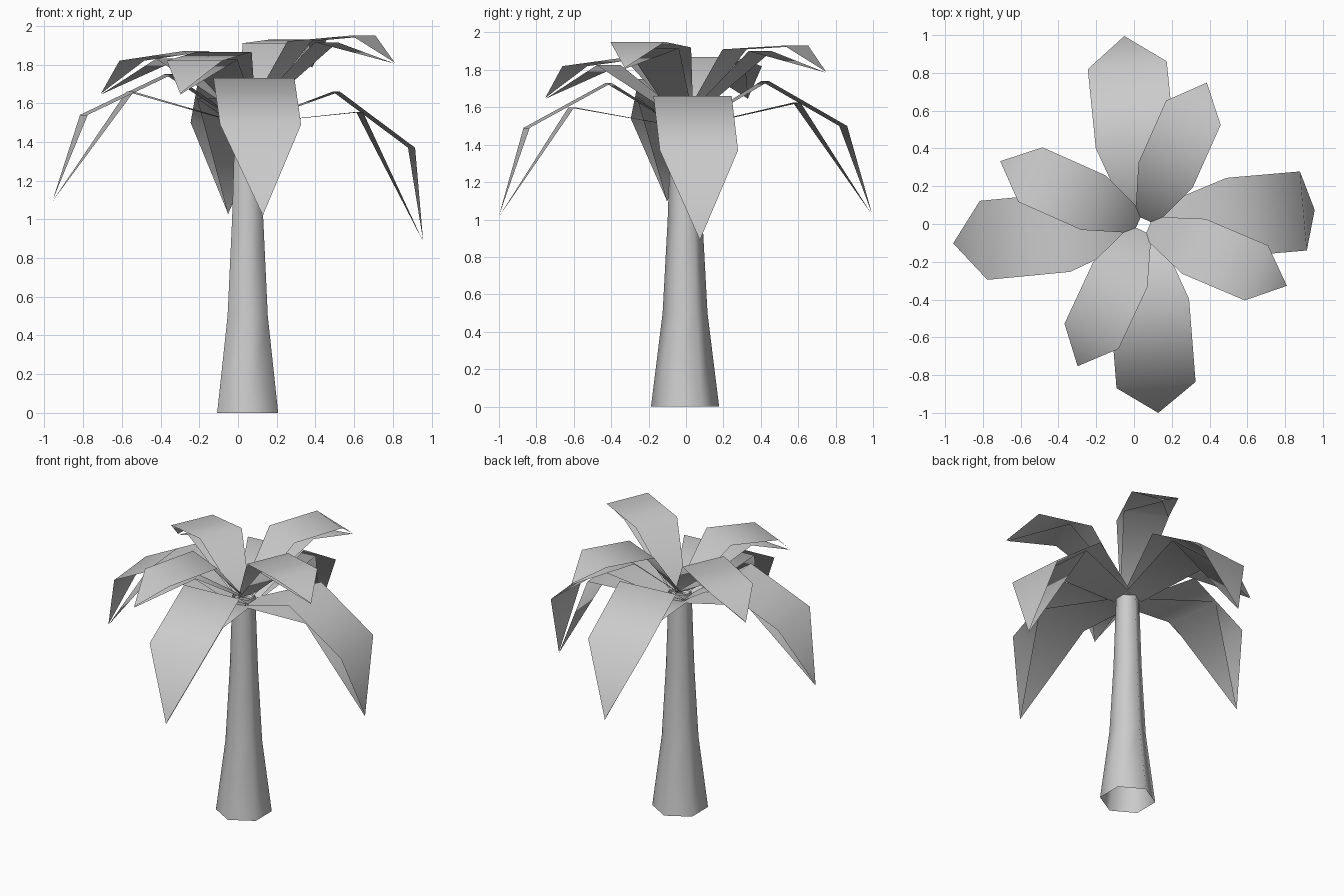
import bpy, bmesh
from math import cos, sin, radians

if "Cube" in bpy.data.objects:
    bpy.data.objects.remove(bpy.data.objects["Cube"])

CX, CY = 0.05, -0.005          # trunk axis

mat = bpy.data.materials.new("pale_grey")
mat.diffuse_color = (0.6, 0.6, 0.6, 1)
mat.use_nodes = True
mat.node_tree.nodes["Principled BSDF"].inputs["Base Color"].default_value = mat.diffuse_color


def finish(name, bm):
    me = bpy.data.meshes.new(name)
    for f in bm.faces:
        f.smooth = True
    bm.to_mesh(me)
    bm.free()
    me.materials.append(mat)
    ob = bpy.data.objects.new(name, me)
    bpy.context.collection.objects.link(ob)
    return ob


# Trunk: open hexagonal tube, flared at the base
bm = bmesh.new()
rings = []
for r, z in [(0.182, 0), (0.12, 0.5), (0.093, 1.0), (0.075, 1.54)]:
    rings.append([bm.verts.new((CX + r * cos(radians(30 + 60 * i)),
                                CY + r * sin(radians(30 + 60 * i)), z))
                  for i in range(6)])
for a, b in zip(rings, rings[1:]):
    for i in range(6):
        j = (i + 1) % 6
        bm.faces.new((a[i], a[j], b[j], b[i]))
finish("trunk", bm)


def sheet(bm, angle, rows, tip, down=False):
    """Strip of (distance, half width, height) rows ending in a pointed tip."""
    c, s = cos(radians(angle)), sin(radians(angle))

    def vert(d, w, z):
        return bm.verts.new((CX + d * c - w * s, CY + d * s + w * c, z))
    pairs = [(vert(d, -w, z), vert(d, w, z)) for d, w, z in rows]
    faces = [(a[0], b[0], b[1], a[1]) for a, b in zip(pairs, pairs[1:])]
    faces.append((pairs[-1][0], vert(tip[0], 0, tip[1]), pairs[-1][1]))
    for f in faces:
        bm.faces.new(f[::-1] if down else f)


def leaf(name, angle, root, inner, outer, tip, under, width):
    """Leaf made of a bent top sheet and a simpler sheet beneath it."""
    bm = bmesh.new()
    rd, rw, rz = root
    sheet(bm, angle, [root, (inner[0], width, inner[1]),
                      (outer[0], width, outer[1])], tip)
    sheet(bm, angle, [(rd, rw, rz - 0.01), (under[0], width * 0.96, under[1])],
          (tip[0], tip[1] - 0.005), down=True)
    finish(name, bm)


# Lower drooping leaves: angle, inner, outer, tip, underside bend
low = [(5.0, (0.46, 1.66), (0.85, 1.37), (0.91, 0.89), (0.58, 1.555)),
       (95.8, (0.43, 1.74), (0.85, 1.50), (1.005, 1.03), (0.60, 1.625)),
       (185.5, (0.41, 1.75), (0.85, 1.54), (1.012, 1.10), (0.61, 1.66)),
       (274.5, (0.41, 1.73), (0.85, 1.49), (0.998, 1.02), (0.61, 1.60))]
for i, (ang, inn, out, tip, und) in enumerate(low):
    leaf(f"lower_leaf_{i + 1}", ang, (0.05, 0.08, 1.51), inn, out, tip, und, 0.21)

# Upper leaves, rising and then bending over
up = [(66, (0.29, 1.91), (0.65, 1.93), (0.825, 1.79), (0.44, 1.90)),
      (156, (0.29, 1.87), (0.655, 1.82), (0.83, 1.65), (0.45, 1.83)),
      (245, (0.29, 1.865), (0.65, 1.82), (0.825, 1.65), (0.45, 1.825)),
      (-23, (0.29, 1.92), (0.65, 1.95), (0.825, 1.81), (0.44, 1.915))]
for i, (ang, inn, out, tip, und) in enumerate(up):
    leaf(f"upper_leaf_{i + 1}", ang, (0.03, 0.06, 1.56), inn, out, tip, und, 0.158)
